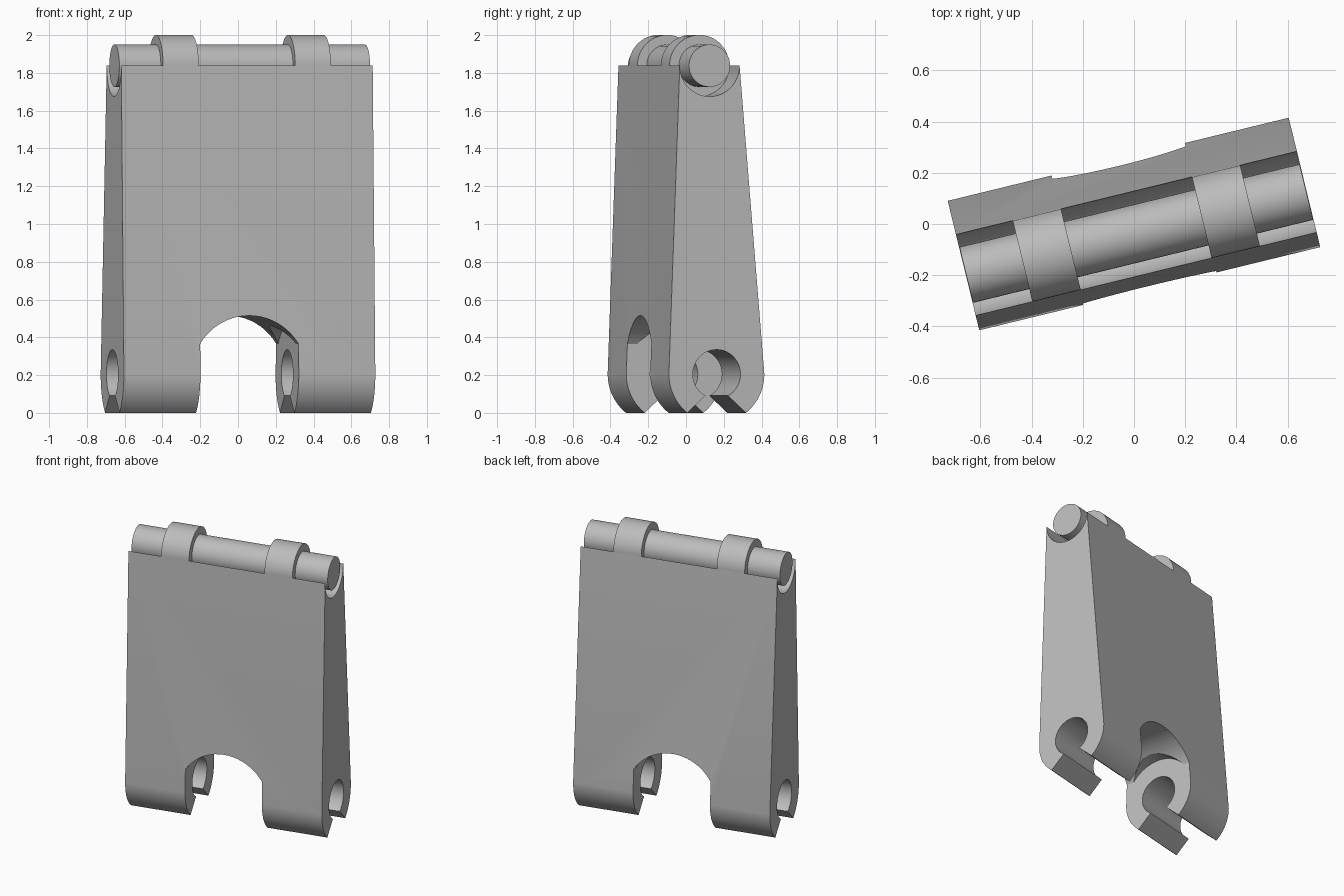
import bpy, bmesh
from math import sin, cos, radians, degrees, acos
from mathutils import Matrix

if "Cube" in bpy.data.objects:
    bpy.data.objects.remove(bpy.data.objects["Cube"], do_unlink=True)

TURN = Matrix.Rotation(radians(13.7), 4, 'Z')
HALF = 0.685                    # half width of the link
NOTCH = 0.268                   # half width of the gap between the legs
PIN_Y, PIN_Z, EYE_R = -0.038, 1.838, 0.163
HOLE_Z, LEG_R, HOLE_R = 0.205, 0.26, 0.13

grey = bpy.data.materials.new("plain grey")
grey.use_nodes = True
grey.diffuse_color = (0.5, 0.5, 0.5, 1)
grey.node_tree.nodes["Principled BSDF"].inputs["Base Color"].default_value = (0.5, 0.5, 0.5, 1)


def arc(a, b, r, cx, cz, n):
    """Points on an arc from angle a to b in degrees."""
    angles = [radians(a + (b - a) * i / n) for i in range(n + 1)]
    return [(cx + r * cos(t), cz + r * sin(t)) for t in angles]


def prism(name, profile, start, end, along='X'):
    """Extrude a closed profile along the width (X) or the depth (Y)."""
    bm = bmesh.new()

    def place(p, d):
        return (d, p[0], p[1]) if along == 'X' else (p[0], d, p[1])
    rings = [[bm.verts.new(place(p, d)) for p in profile] for d in (start, end)]
    for ring in rings:
        bm.faces.new(ring)
    n = len(profile)
    for i in range(n):
        j = (i + 1) % n
        bm.faces.new((rings[0][i], rings[0][j], rings[1][j], rings[1][i]))
    bmesh.ops.recalc_face_normals(bm, faces=bm.faces)
    mesh = bpy.data.meshes.new(name)
    bm.to_mesh(mesh)
    bm.free()
    mesh.materials.append(grey)
    obj = bpy.data.objects.new(name, mesh)
    bpy.context.collection.objects.link(obj)
    return obj


def rod(name, r, y, z, start, end):
    return prism(name, arc(0, 352.5, r, y, z, 47), start, end)


def activate(obj):
    bpy.ops.object.select_all(action='DESELECT')
    obj.select_set(True)
    bpy.context.view_layer.objects.active = obj


def cut(obj, cutter):
    mod = obj.modifiers.new("cut", 'BOOLEAN')
    mod.operation, mod.solver, mod.object = 'DIFFERENCE', 'EXACT', cutter
    activate(obj)
    bpy.ops.object.modifier_apply(modifier=mod.name)
    bpy.data.objects.remove(cutter, do_unlink=True)


# Tapered body: trough on top, rounded legs with an open snap hole below
lip = degrees(acos(0.16 / LEG_R))
mouth = degrees(acos(0.062 / HOLE_R))
outline = arc(180, 360, EYE_R, PIN_Y, PIN_Z, 24)
outline += arc(0, -lip, LEG_R, 0, HOLE_Z, 10)
outline += arc(-mouth, 180 + mouth, HOLE_R, 0, HOLE_Z, 36)
outline += arc(180 + lip, 180, LEG_R, 0, HOLE_Z, 10)
body = prism("link_body", outline, -HALF, HALF)

# Arched gap between the legs, plus clearance around the hole axis
ARCH_R = 0.315
spring = degrees(acos(NOTCH / ARCH_R))
arch = [(-NOTCH, -0.1), (NOTCH, -0.1)] + arc(spring, 180 - spring, ARCH_R, 0, 0.2, 20)
cut(body, prism("arch_cutter", arch, -0.5, 0.5, 'Y'))
cut(body, rod("clearance_cutter", LEG_R - 0.003, 0, HOLE_Z, -NOTCH, NOTCH))

# Hinge pin and the two knuckles that carry it
parts = [body, rod("hinge_pin", 0.112, PIN_Y, PIN_Z, -HALF + 0.002, HALF - 0.002)]
for side, sign in (("left", 1), ("right", -1)):
    parts.append(rod(side + "_knuckle", EYE_R, PIN_Y, PIN_Z, sign * 0.263, sign * 0.457))

for obj in parts:
    activate(obj)
    bpy.ops.object.shade_smooth_by_angle(angle=radians(30))
    obj.matrix_world = TURN
